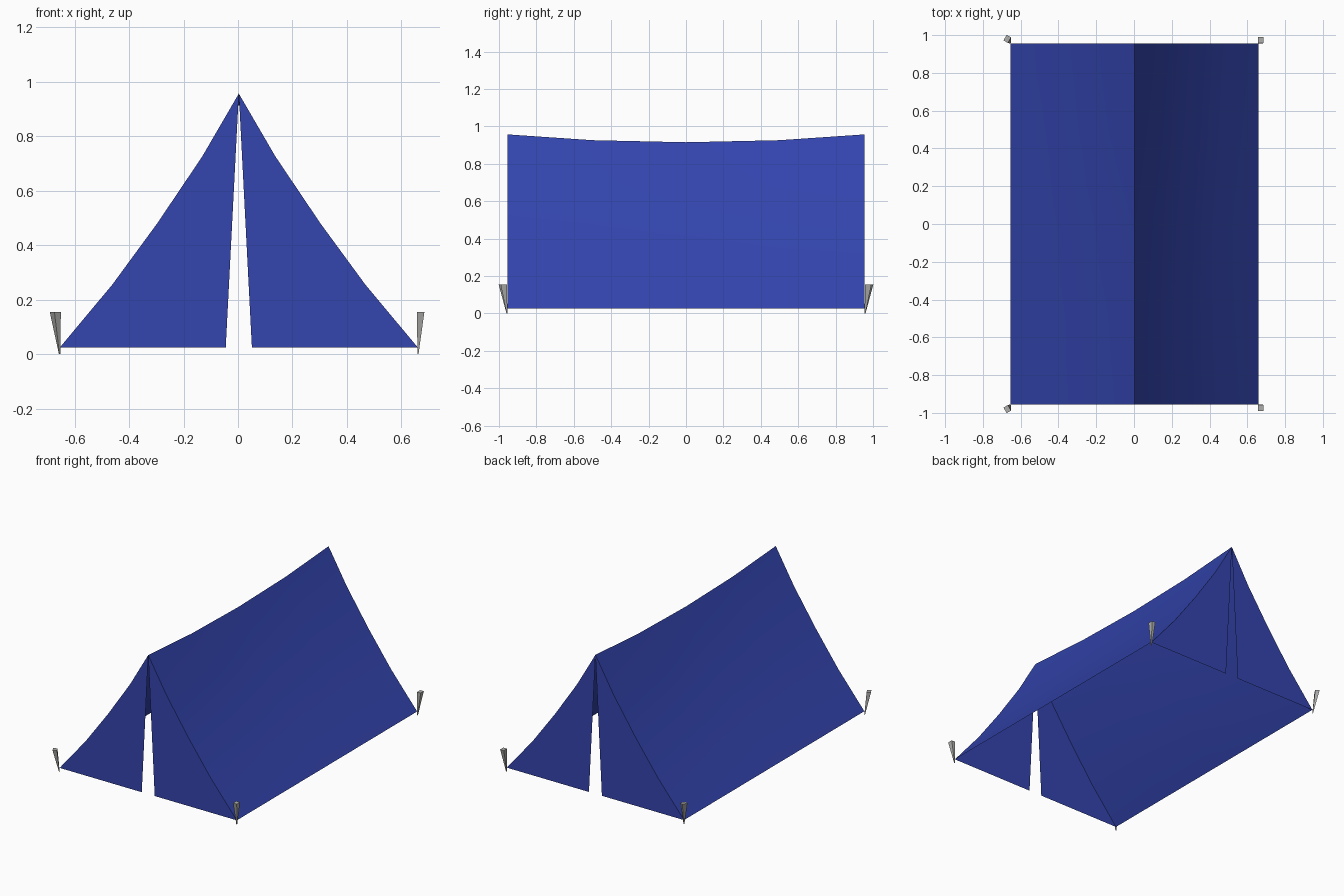
import bpy, bmesh, math
from mathutils import Vector, Matrix

cube = bpy.data.objects.get("Cube")
if cube:
    bpy.data.objects.remove(cube, do_unlink=True)


def material(name, rgb, roughness):
    m = bpy.data.materials.new(name)
    m.use_nodes = True
    m.diffuse_color = (*rgb, 1)
    bsdf = m.node_tree.nodes["Principled BSDF"]
    bsdf.inputs["Base Color"].default_value = (*rgb, 1)
    bsdf.inputs["Roughness"].default_value = roughness
    return m


BLUE = material("blue canvas", (0.033, 0.058, 0.42), 0.8)
GREY = material("peg grey", (0.42, 0.42, 0.41), 0.5)


def finish(name, bm, mat, smooth=False):
    bmesh.ops.recalc_face_normals(bm, faces=bm.faces)
    mesh = bpy.data.meshes.new(name)
    bm.to_mesh(mesh)
    bm.free()
    mesh.materials.append(mat)
    ob = bpy.data.objects.new(name, mesh)
    bpy.context.collection.objects.link(ob)
    if smooth:
        bpy.ops.object.select_all(action='DESELECT')
        ob.select_set(True)
        bpy.context.view_layer.objects.active = ob
        bpy.ops.object.shade_smooth_by_angle(angle=math.radians(30))
    return ob


def grid(bm, rows):
    """Skin a list of equally long point rows with quads."""
    vs = [[bm.verts.new(p) for p in row] for row in rows]
    for a, b in zip(vs, vs[1:]):
        for i in range(len(a) - 1):
            bm.faces.new((a[i], a[i + 1], b[i + 1], b[i]))


# Half profile of the canvas, ridge to hem, and the sag of the ridge along y
MID, HEM, TOP, END = 0.003, 0.025, 0.957, 0.955
half = [(0, TOP), (0.135, 0.725), (0.30, 0.48), (0.465, 0.255), (0.657, HEM)]
profile = [(-x, z) for x, z in reversed(half)] + half[1:]
sag = [(-END, 0), (-0.5, 0.031), (0, 0.042), (0.5, 0.031), (END, 0)]

# Roof: one sheet over the ridge, sagging less towards the hem
bm = bmesh.new()
grid(bm, [[(x + MID, y, z - s * (z - HEM) / (TOP - HEM)) for x, z in profile]
          for y, s in sag])
finish("roof_canvas", bm, BLUE, smooth=True)

# Door flaps: a pair at each end with a narrow slit between them
SLIT = 0.048
for end, y in (("front", -END), ("back", END)):
    for side, sx in (("left", 1), ("right", -1)):
        bm = bmesh.new()
        outer = [(MID + sx * x, y, z) for x, z in half]
        inner = [(MID + sx * SLIT * (TOP - z) / (TOP - HEM), y, z) for x, z in half]
        grid(bm, [outer, inner])
        bmesh.ops.remove_doubles(bm, verts=bm.verts, dist=0.0001)
        finish(f"{end}_{side}_flap", bm, BLUE)

# Pegs: tapered stakes leaning outwards at the four corners
for end, sy in (("front", -1), ("back", 1)):
    for side, sx in (("left", 1), ("right", -1)):
        bm = bmesh.new()
        turn = 0 if sx > 0 else sy * -math.radians(30)
        tip = Vector((MID + sx * 0.658, sy * 0.957, 0))
        head = Vector((sx * 0.671, sy * (0.974 if sx > 0 else 0.98), 0.154))
        rings = []
        for centre, w, d in ((tip, 0.004, 0.004), (head, 0.027, 0.034)):
            rot = Matrix.Rotation(turn, 3, 'Z')
            rings.append([bm.verts.new(centre + rot @ Vector((a * w / 2, b * d / 2, 0)))
                          for a, b in ((-1, -1), (1, -1), (1, 1), (-1, 1))])
        for i in range(4):
            j = (i + 1) % 4
            bm.faces.new((rings[0][i], rings[0][j], rings[1][j], rings[1][i]))
        for ring in rings:
            bm.faces.new(ring)
        finish(f"{end}_{side}_peg", bm, GREY)
